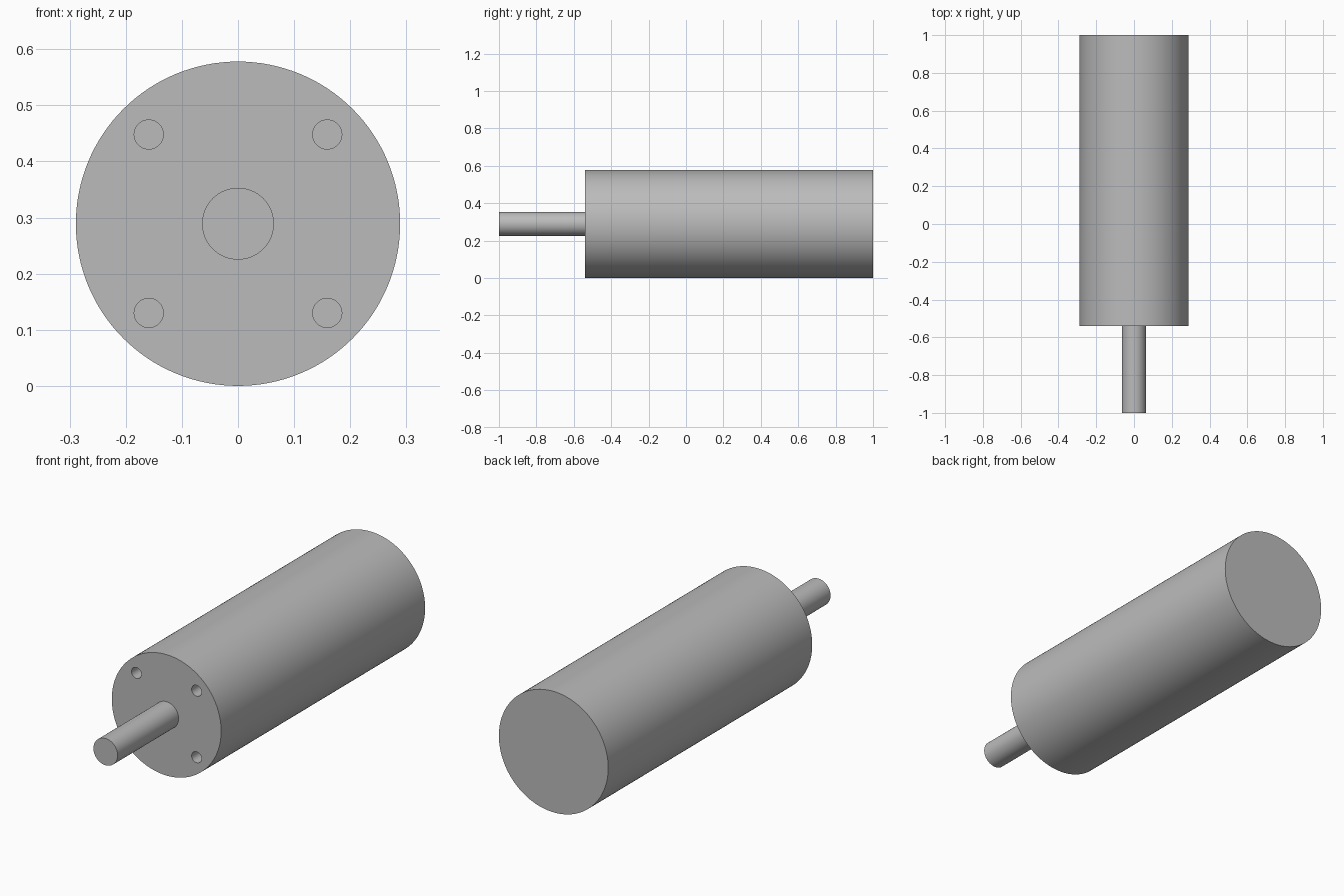
import bpy
from math import pi, radians

if "Cube" in bpy.data.objects:
    bpy.data.objects.remove(bpy.data.objects["Cube"], do_unlink=True)

BODY_R, SHAFT_R, HOLE_R = 0.289, 0.064, 0.026
FACE_Y, HOLE_OFFSET, HOLE_DEPTH = -0.54, 0.159, 0.12

# Plain grey metal
grey = bpy.data.materials.new("grey metal")
grey.use_nodes = True
colour = (0.5, 0.5, 0.5, 1)
grey.diffuse_color = colour
grey.node_tree.nodes["Principled BSDF"].inputs["Base Color"].default_value = colour


def rod(name, radius, y0, y1, x=0, z=BODY_R, sides=128):
    """Cylinder lying along y from y0 to y1."""
    bpy.ops.mesh.primitive_cylinder_add(
        vertices=sides, radius=radius, depth=y1 - y0,
        location=(x, (y0 + y1) / 2, z), rotation=(pi / 2, 0, 0))
    ob = bpy.context.object
    ob.name = name
    ob.data.materials.append(grey)
    return ob


def smooth(ob):
    bpy.ops.object.select_all(action="DESELECT")
    ob.select_set(True)
    bpy.context.view_layer.objects.active = ob
    bpy.ops.object.shade_smooth_by_angle(angle=radians(30))


# Motor body and output shaft
body = rod("motor_body", BODY_R, FACE_Y, 1)
shaft = rod("output_shaft", SHAFT_R, -1, FACE_Y, sides=64)

# Four blind mounting holes in the front face
for sx in (-1, 1):
    for sz in (-1, 1):
        cutter = rod("hole_cutter", HOLE_R, FACE_Y - 0.05, FACE_Y + HOLE_DEPTH,
                     sx * HOLE_OFFSET, BODY_R + sz * HOLE_OFFSET, 48)
        cutter.hide_render = True
        bpy.context.view_layer.objects.active = body
        cut = body.modifiers.new("mounting_hole", "BOOLEAN")
        cut.operation = "DIFFERENCE"
        cut.solver = "EXACT"
        cut.object = cutter
        bpy.ops.object.modifier_apply(modifier=cut.name)
        bpy.data.objects.remove(cutter, do_unlink=True)

smooth(body)
smooth(shaft)
